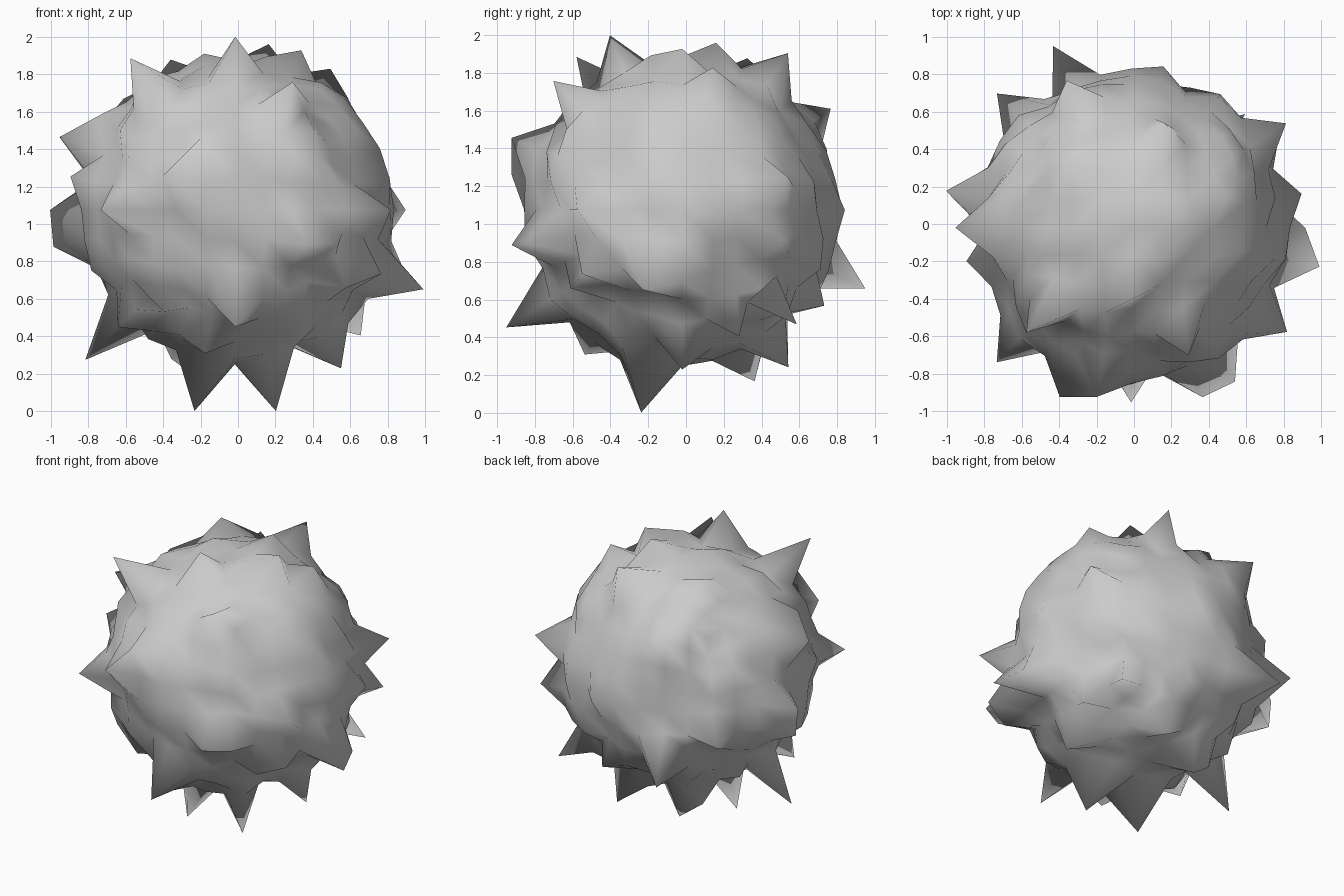
import bpy, bmesh, random
from mathutils import Vector

random.seed(4)
CENTRE = Vector((-0.015, -0.02, 1.075))

# Tips of the tallest spikes
TIPS = [
    (-.02, -.40, 2.0), (-.58, -.58, 1.88), (.16, .16, 1.96), (.33, -.02, 1.93),
    (.18, .54, 1.90), (-.37, .33, 1.87), (.33, -.69, 1.75), (-.35, .77, 1.61),
    (.48, .17, 1.83), (-.74, -.18, 1.59), (-.95, -.02, 1.47), (-.21, -.92, 1.46),
    (-.40, -.92, 1.27), (.80, .55, 1.26), (-.02, .79, 1.24), (-1.0, .19, 1.08),
    (-.89, -.20, 1.27), (-.74, -.73, 1.07), (.16, .84, 1.08), (.45, .70, 1.07),
    (.89, .18, 1.07), (.82, -.57, 1.05), (-.73, .70, .93), (-.98, .19, .87),
    (.37, -.92, .88), (.54, -.84, .90), (.77, -.53, .72), (.90, -.01, .66),
    (.99, -.22, .65), (-.43, .95, .66), (.57, -.57, .60), (.20, .72, .57),
    (.76, .55, .92), (.59, .59, .47), (-.02, -.95, .45), (-.65, -.28, .45),
    (.65, .28, .40), (-.20, -.53, .31), (-.37, .35, .30), (-.82, -.02, .28),
    (.20, .54, .25), (.55, -.02, .23), (-.20, .37, .17), (-.23, -.23, 0),
    (.20, -.23, 0),
]

# Cube subdivided into a round ball of quads
bm = bmesh.new()
bmesh.ops.create_cube(bm, size=2)
for _ in range(3):
    bmesh.ops.subdivide_edges(bm, edges=bm.edges[:], cuts=1, use_grid_fill=True)
    for v in bm.verts:
        v.co.normalize()

# Pull the nearest vertex out to each tip, roughen the rest
radius = {v: random.uniform(.77, .86) for v in bm.verts}
for tip in TIPS:
    d = Vector(tip) - CENTRE
    v = max(bm.verts, key=lambda q: q.co.dot(d))
    radius[v] = d.length
for v in bm.verts:
    v.co = CENTRE + v.co * radius[v]
for f in bm.faces:
    f.smooth = True
bmesh.ops.recalc_face_normals(bm, faces=bm.faces[:])

mesh = bpy.data.meshes.new("spiky_ball")
bm.to_mesh(mesh)
bm.free()
ball = bpy.data.objects.new("spiky_ball", mesh)
bpy.context.collection.objects.link(ball)
